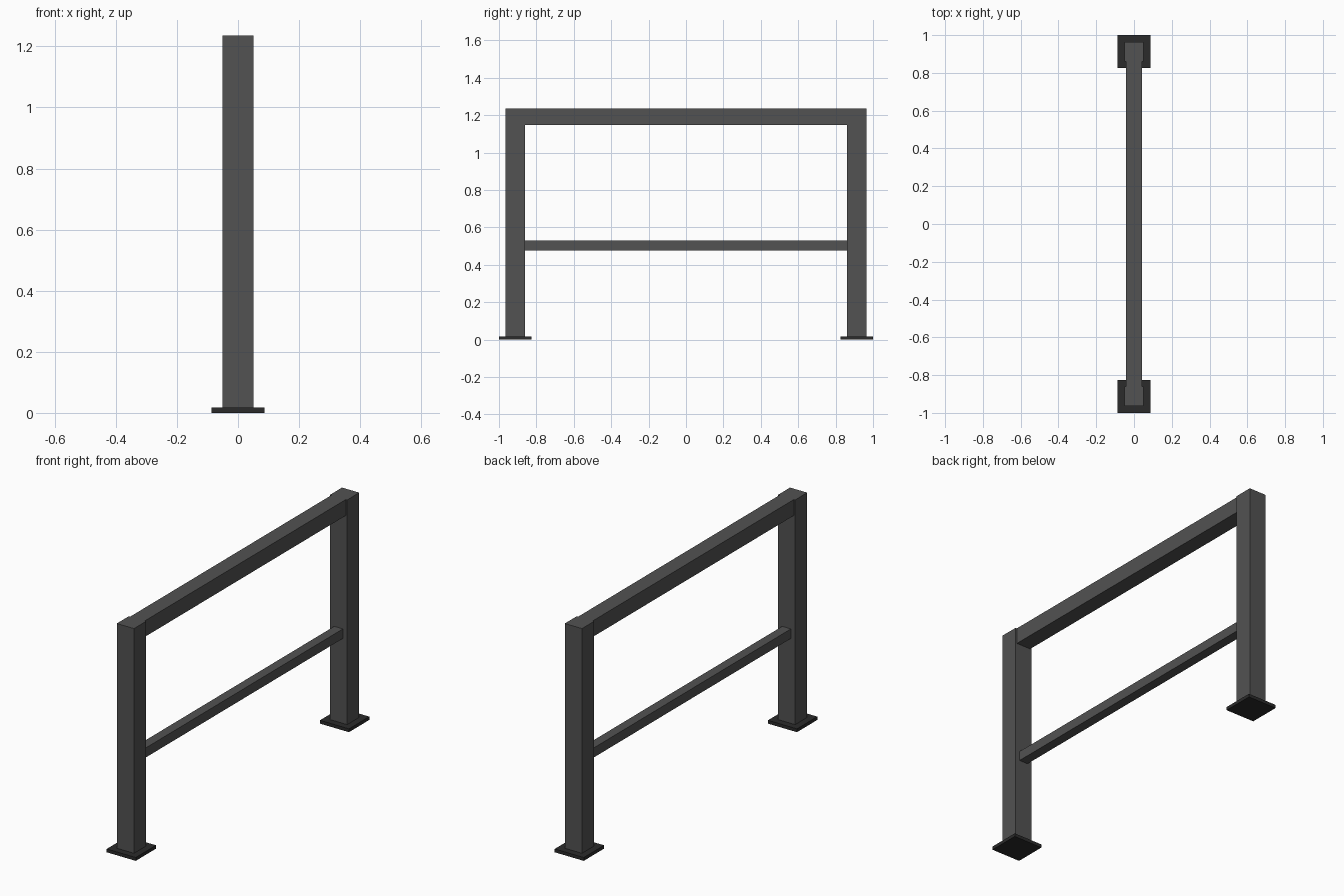
import bpy

if "Cube" in bpy.data.objects:
    bpy.data.objects.remove(bpy.data.objects["Cube"])


def material(name, value):
    mat = bpy.data.materials.new(name)
    mat.diffuse_color = (value, value, value, 1)
    mat.use_nodes = True
    mat.node_tree.nodes["Principled BSDF"].inputs["Base Color"].default_value = mat.diffuse_color
    return mat


def box(name, x, y, z, mat):
    """Box spanning the given (min, max) ranges."""
    spans = (x, y, z)
    bpy.ops.mesh.primitive_cube_add(size=1, location=[(a + b) / 2 for a, b in spans])
    ob = bpy.context.object
    ob.name = name
    ob.scale = [b - a for a, b in spans]
    bpy.ops.object.transform_apply(location=False, rotation=False, scale=True)
    ob.data.materials.append(mat)
    return ob


steel = material("dark_steel", 0.085)
plate = material("black_plate", 0.024)

HEIGHT = 1.236
PLATE = 0.174      # base plate width
PLATE_T = 0.018    # base plate thickness
POST = 0.103       # post width
CENTRE = 1 - PLATE / 2
INNER = CENTRE - POST / 2

# Posts with base plates at both ends
for side, label in ((-1, "front"), (1, "back")):
    c = side * CENTRE
    box(label + "_base_plate", (-PLATE / 2, PLATE / 2), (c - PLATE / 2, c + PLATE / 2),
        (0, PLATE_T), plate)
    box(label + "_post", (-POST / 2, POST / 2), (c - POST / 2, c + POST / 2),
        (PLATE_T, HEIGHT), steel)

# Rails between the inner post faces
for name, width, top in (("top_rail", 0.087, HEIGHT), ("middle_rail", 0.052, 0.53)):
    box(name, (-width / 2, width / 2), (-INNER, INNER), (top - width, top), steel)
